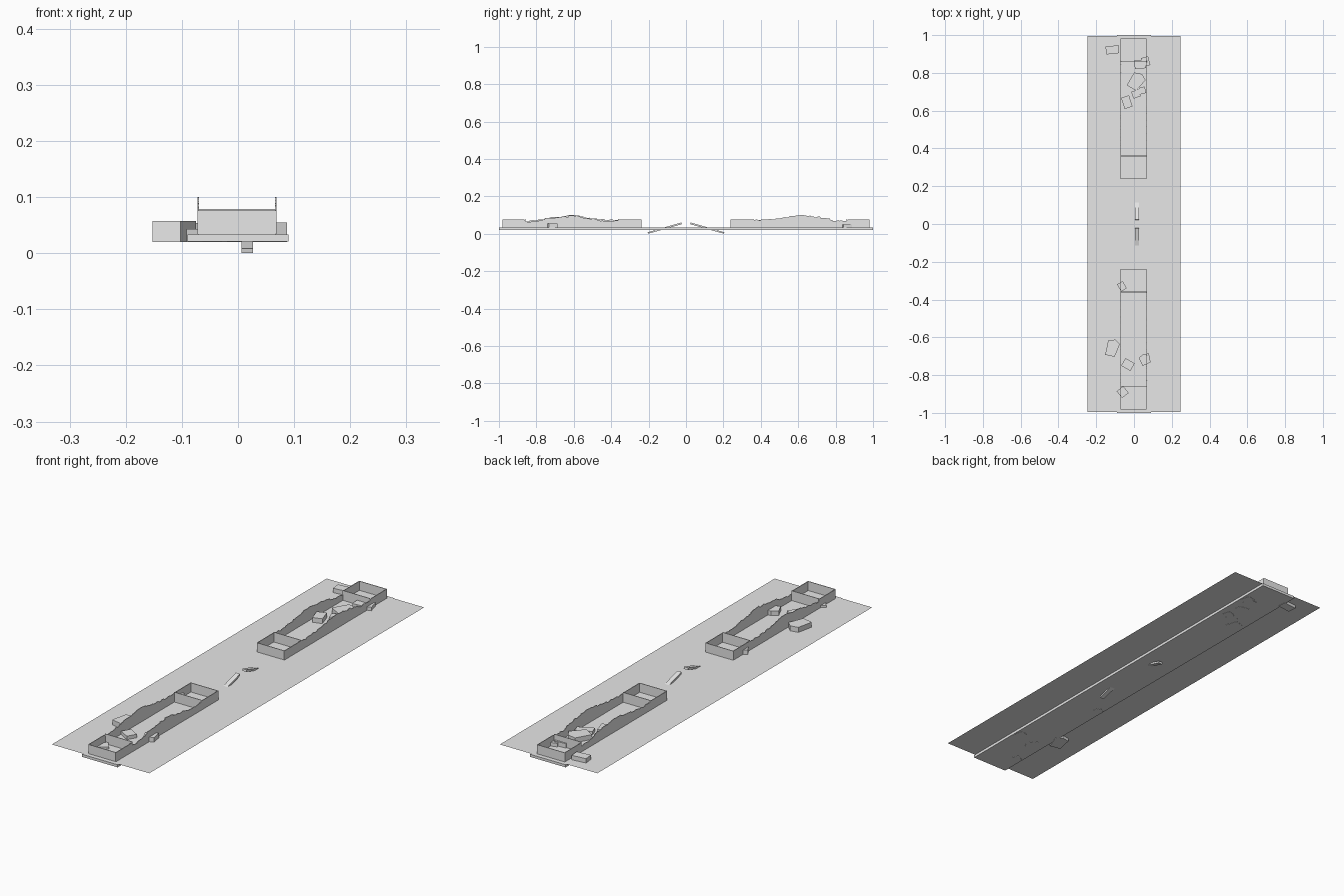
import bpy, bmesh, math, random
from mathutils import Matrix, Vector

if "Cube" in bpy.data.objects:
    bpy.data.objects.remove(bpy.data.objects["Cube"])

random.seed(4)
GROUND = 0.034
grey = bpy.data.materials.new("concrete grey")
grey.diffuse_color = (0.8, 0.8, 0.8, 1)
grey.use_nodes = True
grey.node_tree.nodes["Principled BSDF"].inputs["Base Color"].default_value = grey.diffuse_color


def finish(bm, name):
    me = bpy.data.meshes.new(name)
    bm.to_mesh(me)
    bm.free()
    me.materials.append(grey)
    ob = bpy.data.objects.new(name, me)
    bpy.context.collection.objects.link(ob)
    return ob


def prism(name, points, direction):
    """Closed solid made by extruding a flat outline."""
    bm = bmesh.new()
    face = bm.faces.new([bm.verts.new(p) for p in points])
    out = bmesh.ops.extrude_face_region(bm, geom=[face])["geom"]
    bmesh.ops.translate(bm, vec=direction,
                        verts=[v for v in out if isinstance(v, bmesh.types.BMVert)])
    bmesh.ops.recalc_face_normals(bm, faces=bm.faces)
    return finish(bm, name)


def box(name, lo, hi):
    pts = [(lo[0], lo[1], lo[2]), (hi[0], lo[1], lo[2]),
           (hi[0], hi[1], lo[2]), (lo[0], hi[1], lo[2])]
    return prism(name, pts, (0, 0, hi[2] - lo[2]))


# Ground sheet and the foundation strip under it
bm = bmesh.new()
bmesh.ops.create_grid(bm, x_segments=1, y_segments=1, size=1,
                      matrix=Matrix.Translation((0, 0, GROUND)) @ Matrix.Diagonal((0.247, 0.995, 1, 1)))
finish(bm, "ground_sheet")
box("foundation_strip", (-0.09, -1.0, 0.021), (0.09, 1.0, GROUND - 0.001))

# Broken side walls: height along the distance from the middle
CREST = [(0.24, 0.076), (0.36, 0.077), (0.40, 0.072), (0.47, 0.079), (0.53, 0.088),
         (0.60, 0.102), (0.66, 0.092), (0.74, 0.084), (0.78, 0.071), (0.85, 0.066),
         (0.88, 0.076), (0.98, 0.076)]


def crest(y):
    for (a, za), (b, zb) in zip(CREST, CREST[1:]):
        if a <= y <= b:
            return za + (zb - za) * (y - a) / (b - a)
    return CREST[-1][1]


T = 0.003
for sy, end in ((-1, "front"), (1, "back")):
    for x, side in ((-0.071, "left"), (0.067, "right")):
        low = 0.0 if (sy < 0) == (x < 0) else 0.004
        top = [(0.24, 0.076), (0.36, 0.076)]
        y = 0.365
        while y < 0.86:
            step = random.uniform(0.010, 0.022)
            z = crest(y) - low + random.uniform(-0.003, 0.003)
            top += [(y, z), (min(y + step * 0.8, 0.86), z + random.uniform(-0.002, 0.002))]
            y += step
        top += [(0.865, 0.076), (0.98, 0.076)]
        outline = [(0.24, GROUND)] + top + [(0.98, GROUND)]
        prism(f"{end}_{side}_broken_wall",
              [(x - T / 2, sy * a, z) for a, z in outline], (T, 0, 0))
    # Cross walls closing the two small rooms at each end
    for i, (y, h) in enumerate(((0.24, 0.076), (0.36, 0.079), (0.86, 0.079), (0.98, 0.076))):
        box(f"{end}_cross_wall_{i}", (-0.071, sy * y - T / 2, GROUND - 0.001),
            (0.067, sy * y + T / 2, h))

# Rubble blocks: x, y, width, length, turn, top height, bevelled corner
RUBBLE = [
    (-0.115, 0.922, 0.068, 0.042, 6, 0.054, 0), (0.032, 0.846, 0.058, 0.046, 4, 0.054, 0),
    (0.062, 0.860, 0.038, 0.048, 15, 0.050, 0), (0.016, 0.756, 0.072, 0.092, -30, 0.056, 1),
    (0.010, 0.688, 0.040, 0.038, 20, 0.050, 0), (0.042, 0.706, 0.038, 0.035, 15, 0.050, 0),
    (-0.038, 0.645, 0.044, 0.062, 18, 0.056, 0), (-0.064, -0.330, 0.034, 0.044, 30, 0.054, 0),
    (-0.112, -0.655, 0.064, 0.090, -12, 0.057, 1), (-0.032, -0.744, 0.056, 0.046, -30, 0.050, 0),
    (0.060, -0.714, 0.058, 0.056, 25, 0.055, 1), (-0.060, -0.890, 0.044, 0.046, 38, 0.043, 0)]
for i, (x, y, w, l, turn, top, cut) in enumerate(RUBBLE):
    w, l = w / 2, l / 2
    pts = [(-w, -l), (w, -l), (w, l), (-w, l)]
    if cut:
        pts = [(-w, -l), (w * 0.6, -l), (w, l * 0.6), (w * 0.1, l), (-w, l * 0.7)]
    rot = Matrix.Rotation(math.radians(turn), 3, 'Z')
    prism(f"rubble_block_{i + 1}",
          [rot @ Vector((a, b, 0)) + Vector((x, y, 0.020)) for a, b in pts],
          (0, 0, top - 0.020))

# Two leaning planks pushed through the ground by the centre
for sy, end in ((-1, "front"), (1, "back")):
    prism(f"{end}_leaning_plank",
          [(0.006, sy * 0.205, 0.008), (0.006, sy * 0.203, 0.0),
           (0.006, sy * 0.022, 0.051), (0.006, sy * 0.024, 0.060)], (0.021, 0, 0))
